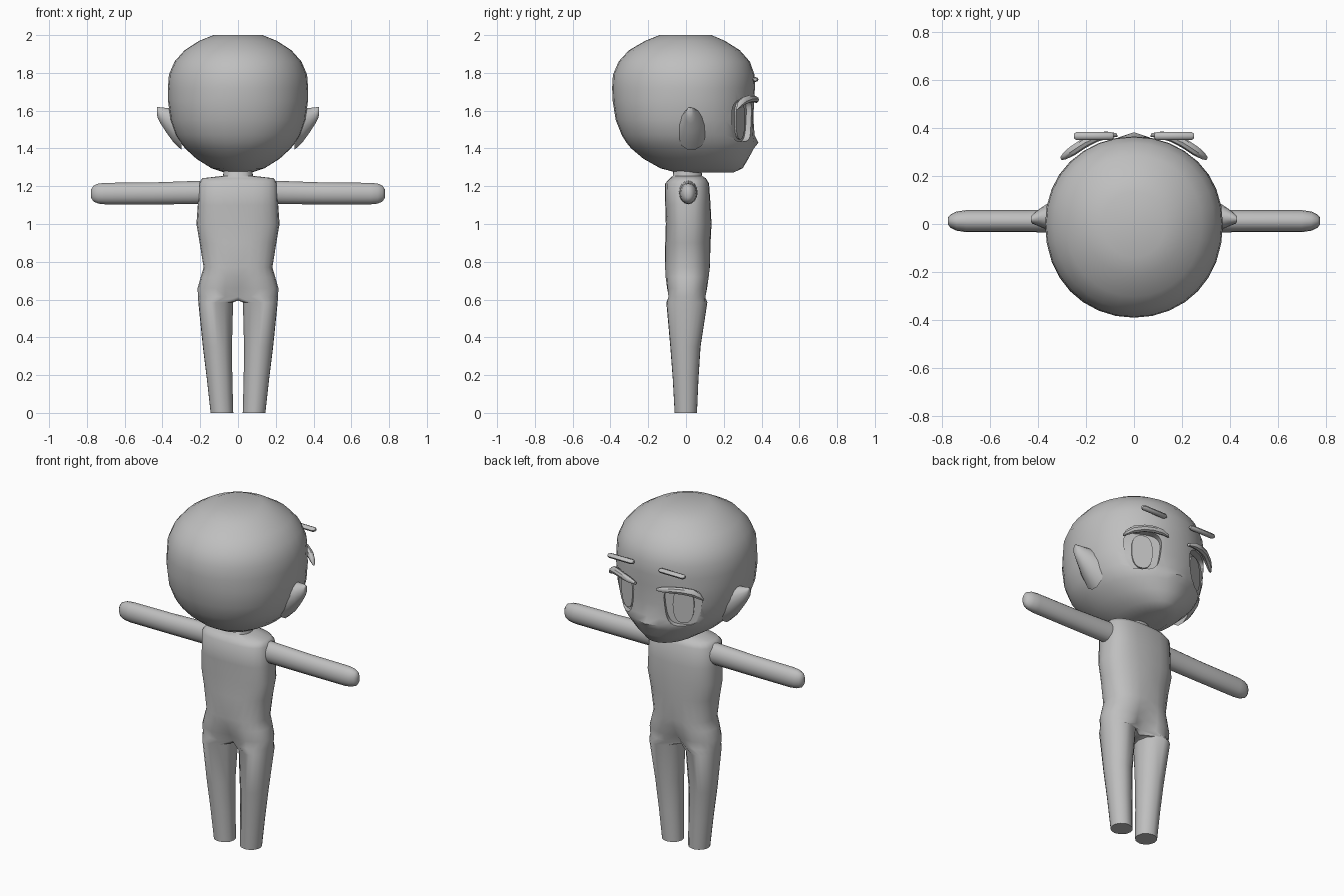
import bpy, bmesh, math
from mathutils import Vector, Matrix

if "Cube" in bpy.data.objects:
    bpy.data.objects.remove(bpy.data.objects["Cube"])

grey = bpy.data.materials.new("plain_grey")
grey.diffuse_color = (0.52, 0.52, 0.52, 1)
grey.use_nodes = True
grey.node_tree.nodes["Principled BSDF"].inputs["Base Color"].default_value = grey.diffuse_color


def finish(name, bm, mirror=False, angle=40):
    bmesh.ops.recalc_face_normals(bm, faces=bm.faces)
    me = bpy.data.meshes.new(name)
    bm.to_mesh(me)
    bm.free()
    me.materials.append(grey)
    ob = bpy.data.objects.new(name, me)
    bpy.context.collection.objects.link(ob)
    if mirror:
        ob.modifiers.new("mirror", 'MIRROR').merge_threshold = 0.0005
    smooth(ob, angle)
    return ob


def smooth(ob, angle):
    bpy.ops.object.select_all(action='DESELECT')
    ob.select_set(True)
    bpy.context.view_layer.objects.active = ob
    if angle:
        bpy.ops.object.shade_smooth_by_angle(angle=math.radians(angle))


def skin(bm, a, b, closed=True):
    n = len(a)
    for i in range(n if closed else n - 1):
        j = (i + 1) % n
        bm.faces.new((a[i], a[j], b[j], b[i]))


def loft(name, rings, mirror=False, angle=40):
    bm = bmesh.new()
    vs = [[bm.verts.new(p) for p in r] for r in rings]
    for a, b in zip(vs, vs[1:]):
        skin(bm, a, b)
    bm.faces.new(vs[0])
    bm.faces.new(vs[-1])
    return finish(name, bm, mirror, angle)


def power(v, p):
    return math.copysign(abs(v) ** p, v)


def circle(n, p=1):
    return [(power(round(math.cos(2 * math.pi * i / n), 9), p),
             power(round(math.sin(2 * math.pi * i / n), 9), p)) for i in range(n)]


# Head: stacked rings (z, half width, back y, front y, y of widest point, squareness)
head_rows = [
    (1.272, .07, -.05, .25, .10, 1), (1.295, .14, -.135, .30, .07, .97), (1.345, .22, -.225, .33, .04, .95),
    (1.40, .28, -.29, .352, .02, .93), (1.43, .304, -.315, .363, .01, .92), (1.47, .33, -.34, .36, 0, .92),
    (1.55, .358, -.372, .357, 0, .92), (1.65, .37, -.388, .36, 0, .94), (1.72, .371, -.391, .365, 0, .97),
    (1.79, .366, -.387, .363, 0, .97), (1.86, .336, -.357, .338, 0, .97), (1.92, .283, -.302, .285, 0, .97),
    (1.97, .205, -.215, .205, 0, 1), (2.0, .13, -.14, .135, 0, 1)]
rings = []
for z, hx, yb, yf, c, p in head_rows:
    ring = []
    for u, v in circle(32, p):
        x, y = hx * u, c + v * (yf - c if v > 0 else c - yb)
        if v > 0:   # small nose
            y += .02 * math.exp(-(x / .05) ** 2 - ((z - 1.43) / .03) ** 2)
        ring.append((x, y, z))
    rings.append(ring)
head = loft("head", rings, angle=0)

# Eye sockets and irises: plates following the slope of the face
slope = Matrix.Translation((.18, .278, 1.548)) @ Matrix.Rotation(math.radians(-24), 4, 'Z')


def eye_plate(name, hu, hv, taper, y0, y1, p):
    def at(y):
        return [slope @ Vector((u * hu * (1 + taper * v), y, v * hv)) for u, v in circle(28, p)]
    return loft(name, [at(y0), at(y1)], True, 0)


cutter = eye_plate("socket_cutter", .098, .112, .15, 0, .25, .6)
cutter.hide_render = True
cut = head.modifiers.new("sockets", 'BOOLEAN')
cut.operation, cut.object, cut.solver = 'DIFFERENCE', cutter, 'EXACT'
smooth(head, 0)
bpy.ops.object.modifier_apply(modifier="sockets")
bpy.data.objects.remove(cutter)
smooth(head, 38)
eye_plate("iris", .058, .1, .05, .002, .011, .8)

# Upper eyelashes: thick tapering strips (x, y, z, half height, half depth)
lash = [(.07, .372, 1.648, .008, .008), (.11, .372, 1.658, .016, .016), (.16, .36, 1.663, .019, .018),
        (.21, .336, 1.662, .02, .02), (.26, .303, 1.65, .022, .02), (.29, .283, 1.63, .018, .014),
        (.305, .272, 1.612, .006, .006)]
loft("eyelash", [[(x + d * u * .45, y + d * u * .9, z + h * v) for u, v in circle(8)]
                 for x, y, z, h, d in lash], True)

# Eyebrows: straight slim bars
loft("eyebrow", [[(x, .367 + .017 * s * u, 1.765 + .013 * s * v) for u, v in circle(8)]
                 for x, s in ((.085, .6), (.095, 1), (.24, 1), (.25, .6))], True)

# Ears: pointed shells growing out of the head, high at the tip
ear = [(.30, .03, 1.50, .085, .11), (.345, .03, 1.525, .065, .09), (.38, .028, 1.55, .045, .066),
       (.41, .024, 1.575, .028, .044), (.425, .02, 1.59, .018, .03), (.43, .02, 1.6, .01, .018)]
loft("ear", [[(x, cy + ry * u, cz + rz * v) for u, v in circle(14)]
             for x, cy, cz, ry, rz in ear], True, 60)

# Body: half of neck and torso splitting into one leg, then mirrored
OUT, INN = 13, 5
bm = bmesh.new()
torso = [  # z, half width, back y, front y, squareness, depth of middle groove
    (1.30, .072, -.065, .08, 1, 0), (1.255, .08, -.07, .085, 1, 0), (1.242, .19, -.085, .105, .75, 0),
    (1.215, .207, -.11, .122, .7, 0), (1.10, .213, -.11, .13, .75, 0), (1.0, .22, -.107, .135, .8, 0),
    (.90, .203, -.11, .13, .85, 0), (.77, .182, -.115, .13, .85, .03), (.72, .197, -.115, .128, .85, .12),
    (.66, .214, -.11, .123, .85, .3), (.615, .212, -.106, .117, .85, .5)]
prev = None
for z, hx, yb, yf, p, dip in torso:
    row = []
    for i in range(OUT):
        a = math.pi * i / (OUT - 1)
        s, c = math.sin(a), math.cos(a)
        x = hx * abs(s) ** p if 0 < i < OUT - 1 else 0
        y = (yf if c > 0 else -yb) * power(c, p)
        row.append(bm.verts.new((x, y * (1 - dip * math.exp(-(x / .055) ** 2)), z)))
    if prev:
        skin(bm, prev, row, False)
    prev = row
y0, y1 = prev[-1].co.y, prev[0].co.y
prev = prev + [bm.verts.new((0, y0 + (y1 - y0) * (k + 1) / (INN + 1), .595)) for k in range(INN)]
legs = [  # z, inner x, outer x, back y, front y
    (.585, .026, .210, -.104, .113), (.35, .032, .186, -.083, .077),
    (.18, .03, .165, -.07, .066), (0, .025, .145, -.06, .058)]
for z, xi, xo, yb, yf in legs:
    row = []
    for i in range(OUT + INN):
        a = math.pi * (i / (OUT - 1) if i < OUT else 1 + (i - OUT + 1) / (INN + 1))
        row.append(bm.verts.new(((xi + xo) / 2 + (xo - xi) / 2 * math.sin(a),
                                 (yb + yf) / 2 + (yf - yb) / 2 * math.cos(a), z)))
    skin(bm, prev, row)
    prev = row
bm.faces.new(prev)
finish("body", bm, True, 60)

# Arms: straight tubes with rounded mitten ends (x, centre z, half height, half depth)
arm = [(.17, 1.168, .062, .05), (.25, 1.166, .061, .048), (.45, 1.162, .058, .046), (.70, 1.161, .057, .046),
       (.74, 1.161, .053, .04), (.765, 1.161, .042, .028), (.777, 1.161, .024, .014)]
loft("arm", [[(x, .012 + ry * u, z + rz * v) for u, v in circle(16)]
             for x, z, rz, ry in arm], True, 60)
